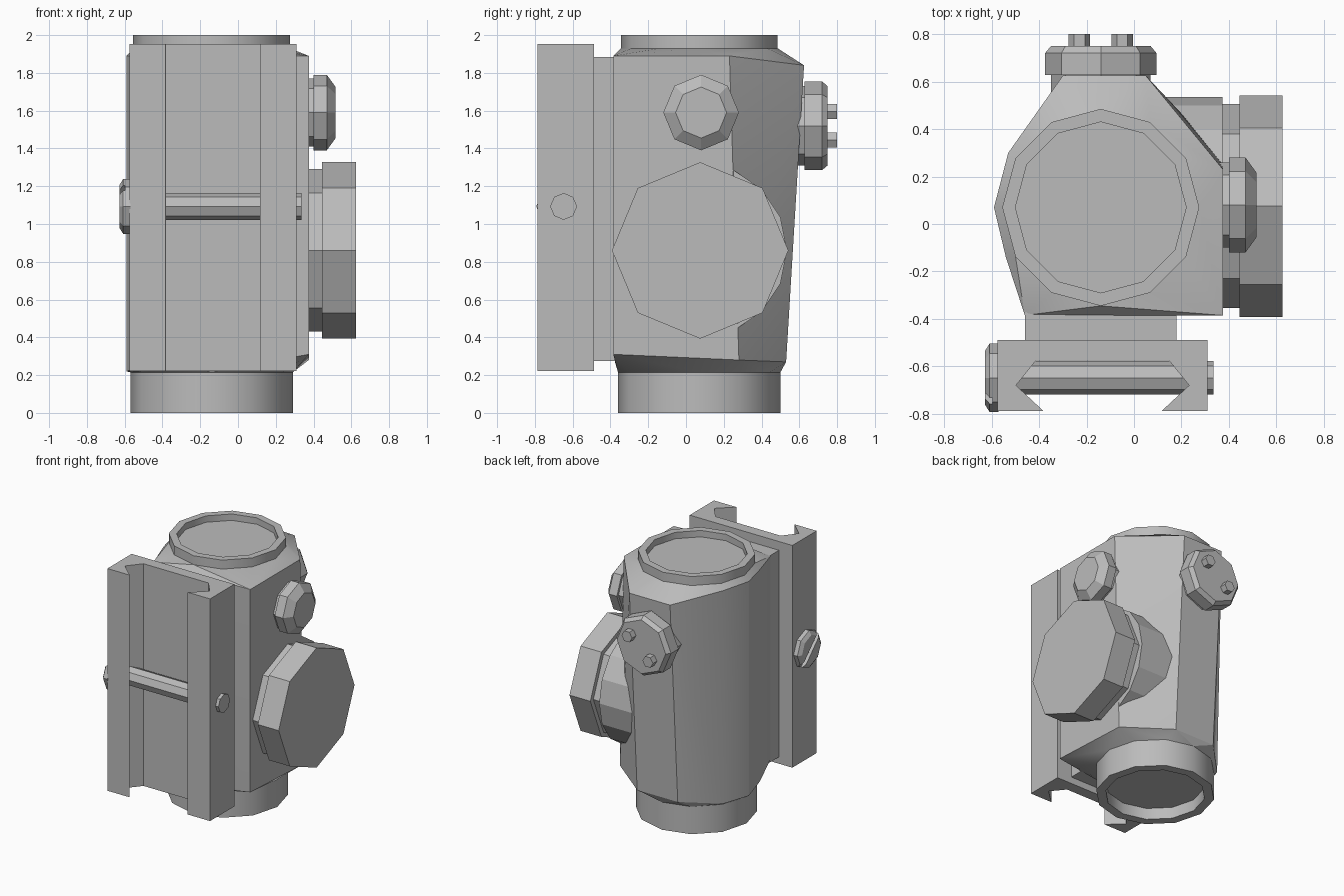
import bpy, bmesh, math
from mathutils import Vector

cube = bpy.data.objects.get("Cube")
if cube:
    bpy.data.objects.remove(cube)

grey = bpy.data.materials.new("matte grey")
grey.use_nodes = True
COLOUR = (0.5, 0.5, 0.5, 1)
grey.diffuse_color = COLOUR
grey.node_tree.nodes["Principled BSDF"].inputs["Base Color"].default_value = COLOUR


def finish(name, bm, angle=20):
    bmesh.ops.recalc_face_normals(bm, faces=bm.faces)
    mesh = bpy.data.meshes.new(name)
    bm.to_mesh(mesh)
    bm.free()
    mesh.materials.append(grey)
    mesh.shade_smooth()
    mesh.set_sharp_from_angle(angle=math.radians(angle))
    obj = bpy.data.objects.new(name, mesh)
    bpy.context.collection.objects.link(obj)
    return obj


def turned(axis, u, v, sides, profile):
    """Lathe (distance, radius) pairs about an axis through u, v."""
    bm = bmesh.new()
    rings = []
    for d, r in profile:
        ring = []
        for i in range(sides):
            a = math.tau * i / sides
            p, q = u + r * math.cos(a), v + r * math.sin(a)
            ring.append(bm.verts.new({"X": (d, p, q), "Y": (p, d, q), "Z": (p, q, d)}[axis]))
        rings.append(ring)
    for a, b in zip(rings, rings[1:]):
        for i in range(sides):
            j = (i + 1) % sides
            bm.faces.new((a[i], a[j], b[j], b[i]))
    bm.faces.new(rings[0])
    bm.faces.new(rings[-1])
    return bm


def extruded(name, outline, z0, z1):
    bm = bmesh.new()
    face = bm.faces.new([bm.verts.new((x, y, z0)) for x, y in outline])
    new = bmesh.ops.extrude_face_region(bm, geom=[face])["geom"]
    bmesh.ops.translate(bm, vec=(0, 0, z1 - z0), verts=[g for g in new if isinstance(g, bmesh.types.BMVert)])
    return finish(name, bm)


# Housing: faceted shell sloping in to the two lens rings
AX, AY = -0.14, 0.07
section = [  # x, y at top, y at bottom, z at top, z at bottom
    (-0.46, -0.385, -0.385, 1.88, 0.30),
    (0.375, -0.385, -0.385, 1.89, 0.31),
    (0.375, 0.23, 0.28, 1.89, 0.28),
    (0.05, 0.625, 0.53, 1.84, 0.27),
    (-0.30, 0.625, 0.53, 1.84, 0.27),
    (-0.53, 0.30, 0.30, 1.89, 0.23),
    (-0.59, 0.07, 0.07, 1.89, 0.22),
    (-0.54, -0.14, -0.14, 1.89, 0.24),
]
bm = bmesh.new()
for x, y_top, y_bottom, z_top, z_bottom in section:
    bm.verts.new((x, y_top, z_top))
    bm.verts.new((x, y_bottom, z_bottom))
for z, r in ((1.93, 0.415), (0.215, 0.43)):
    for i in range(12):
        a = math.tau * i / 12
        bm.verts.new((AX + r * math.cos(a), AY + r * math.sin(a), z))
bmesh.ops.convex_hull(bm, input=bm.verts)
bmesh.ops.dissolve_limit(bm, angle_limit=0.02, verts=bm.verts, edges=bm.edges)
finish("housing", bm, 25)

# Lens rings with recessed glass
finish("top_lens_ring", turned("Z", AX, AY, 12, [(1.9, 0.415), (2, 0.415), (2, 0.36), (1.95, 0.36)]), 32)
finish("bottom_lens_ring", turned("Z", AX, AY, 12, [(0.25, 0.43), (0, 0.43), (0, 0.36), (0.09, 0.36)]), 32)

# Side dials and the boss behind the large one
finish("large_dial_boss", turned("X", 0.075, 0.86, 16, [(0.05, 0.46), (0.374, 0.46)]))
finish("large_dial_base", turned("X", 0.075, 0.86, 8, [(0.36, 0.43), (0.45, 0.43)]))
finish("large_dial", turned("X", 0.075, 0.86, 8, [(0.445, 0.467), (0.625, 0.467)]))
finish("small_dial_base", turned("X", 0.08, 1.59, 8, [(0.36, 0.18), (0.41, 0.18)]))
finish("small_dial", turned("X", 0.08, 1.59, 8, [(0.40, 0.2), (0.47, 0.2), (0.517, 0.135)]))

# Rear cap with two pins
finish("rear_cap_neck", turned("Y", AX, 1.52, 8, [(0.48, 0.21), (0.64, 0.21)]))
finish("rear_cap", turned("Y", AX, 1.52, 8, [(0.628, 0.235), (0.72, 0.235), (0.75, 0.21)]))
for side in (-1, 1):
    finish("cap_pin", turned("Y", AX + side * 0.09, 1.52 + side * 0.075, 6, [(0.74, 0.045), (0.8, 0.045)]))

# Mount: neck and rail clamp with a dovetail channel
extruded("mount_neck", [(-0.46, -0.5), (0.18, -0.5), (0.18, -0.37), (-0.46, -0.37)], 0.275, 1.885)
MID = -0.1325
half = [(0.4425, -0.488), (0.4425, -0.787), (0.25, -0.787), (0.365, -0.68), (0.28, -0.575)]
outline = [(MID + x, y) for x, y in half] + [(MID - x, y) for x, y in reversed(half)]
extruded("rail_clamp", outline, 0.222, 1.953)

# Clamp bolt with a slotted head
BY, BZ = -0.648, 1.093
finish("clamp_bolt", turned("X", BY, BZ, 8, [(-0.58, 0.071), (0.335, 0.071)]))
finish("bolt_head_base", turned("X", BY, BZ, 8, [(-0.57, 0.145), (-0.597, 0.145)]))
slot = Vector((0, 1, 1)).normalized()
for side in (-1, 1):
    bm = turned("X", BY, BZ, 8, [(-0.597, 0.145), (-0.608, 0.145), (-0.627, 0.115)])
    cut = bmesh.ops.bisect_plane(bm, geom=bm.verts[:] + bm.edges[:] + bm.faces[:],
                                 plane_co=Vector((0, BY, BZ)) + slot * side * 0.018,
                                 plane_no=slot * side, clear_inner=True)
    bmesh.ops.holes_fill(bm, edges=[e for e in bm.edges if e.is_boundary])
    finish("bolt_head_half", bm)
